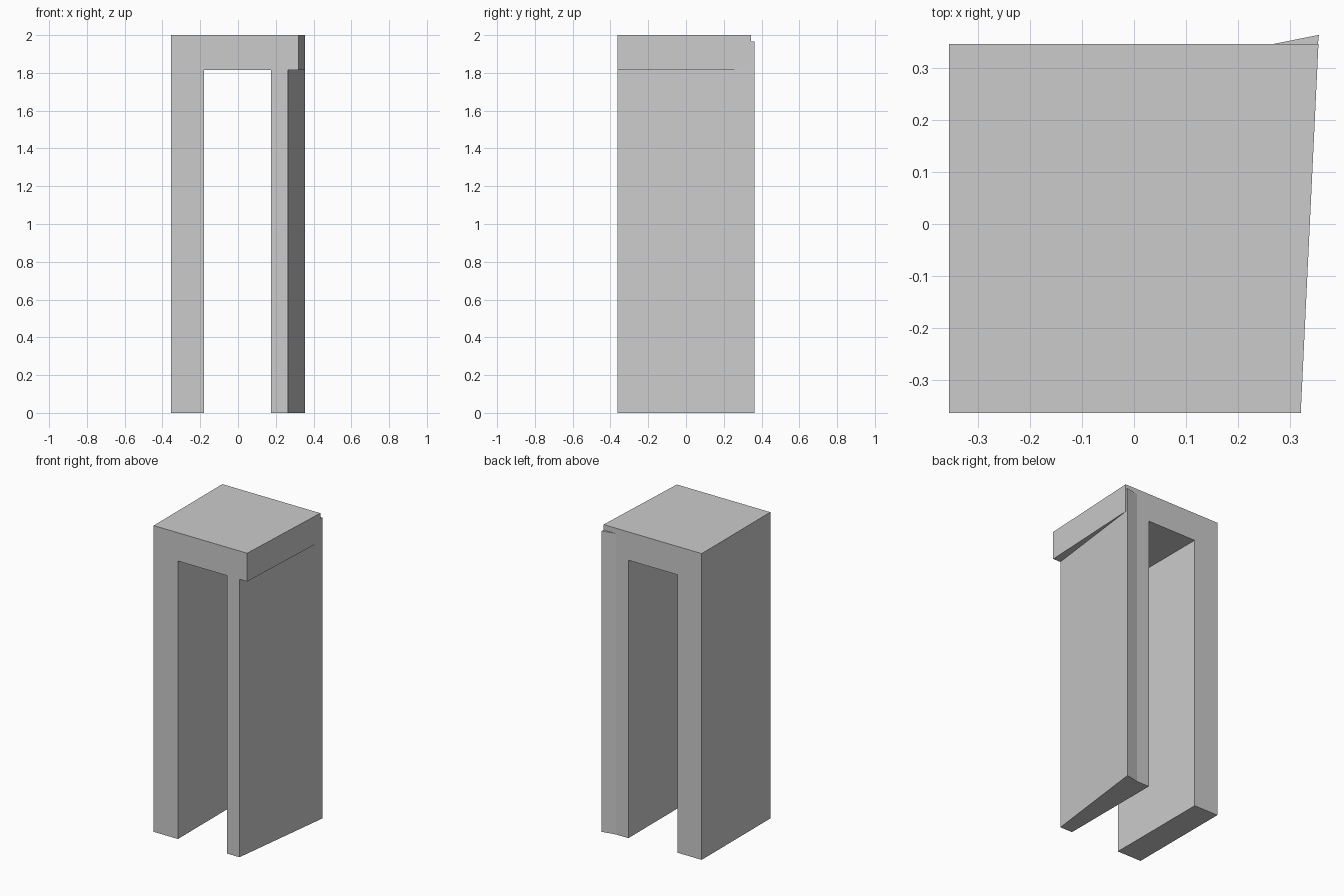
import bpy
import bmesh

if "Cube" in bpy.data.objects:
    bpy.data.objects.remove(bpy.data.objects["Cube"])

FRONT, BACK, TIP = -0.363, 0.345, 0.363
LINTEL_Z, TOP_Z, FIN_Z = 1.815, 2.0, 1.965


def loft(name, ring_a, ring_b):
    """Solid between two matching outlines."""
    bm = bmesh.new()
    a = [bm.verts.new(p) for p in ring_a]
    b = [bm.verts.new(p) for p in ring_b]
    bm.faces.new(a)
    bm.faces.new(b[::-1])
    for i in range(len(a)):
        j = (i + 1) % len(a)
        bm.faces.new((a[j], a[i], b[i], b[j]))
    bmesh.ops.recalc_face_normals(bm, faces=bm.faces)
    mesh = bpy.data.meshes.new(name)
    bm.to_mesh(mesh)
    bm.free()
    obj = bpy.data.objects.new(name, mesh)
    bpy.context.collection.objects.link(obj)
    return obj


def arch_outline(y, leg_x, lintel_x):
    """Two-legged arch outline; outer right edges vary with depth."""
    pts = [(-0.355, 0), (-0.18, 0), (-0.18, LINTEL_Z), (0.175, LINTEL_Z),
           (0.175, 0), (leg_x, 0), (leg_x, LINTEL_Z),
           (lintel_x, LINTEL_Z), (lintel_x, TOP_Z), (-0.355, TOP_Z)]
    return [(x, y, z) for x, z in pts]


# Arch: both legs and the lintel, with the right side skewed front to back
loft("arch_body", arch_outline(FRONT, 0.265, 0.32),
     arch_outline(BACK, 0.3528, 0.354))

# Thin wedge where the skewed right leg sticks out at the back
wedge = [(0.265, BACK), (0.3528, BACK), (0.355, TIP)]
loft("right_leg_back_wedge", [(x, y, 0) for x, y in wedge],
     [(x, y, FIN_Z) for x, y in wedge])
